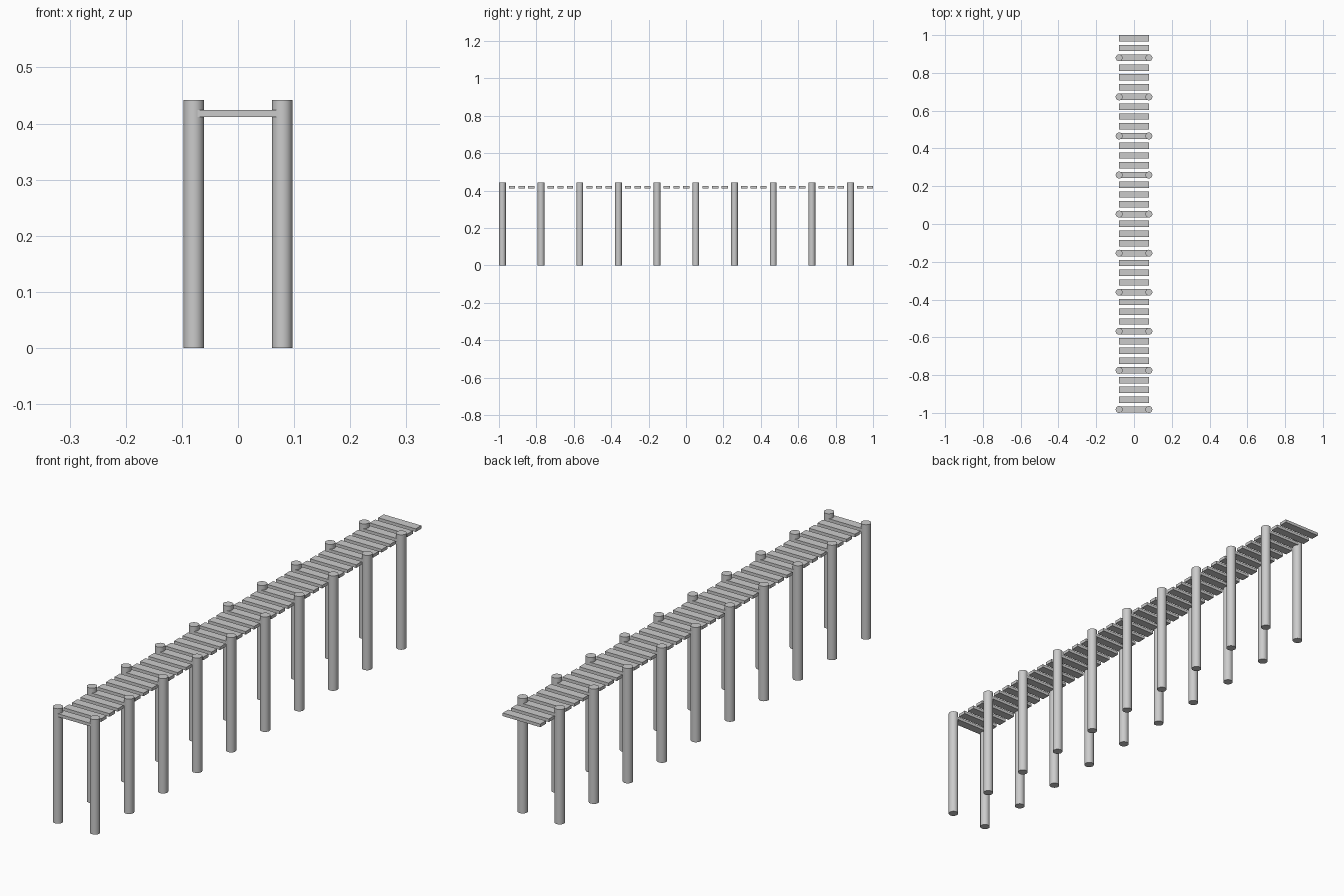
import bpy

if "Cube" in bpy.data.objects:
    bpy.data.objects.remove(bpy.data.objects["Cube"])

PILE_R, PILE_H, PILE_X = 0.0182, 0.442, 0.0788
PLANK_HALF, PLANK_X = 0.0168, 0.08
COUNT = 39
Y0 = -1 + PILE_R
STEP = (1 - PLANK_HALF - Y0) / (COUNT - 1)


def plank(i):
    bpy.ops.mesh.primitive_cube_add(size=1, location=(0, Y0 + i * STEP, 0.418))
    ob = bpy.context.object
    ob.name = f"deck_plank_{i + 1}"
    ob.scale = (2 * PLANK_X, 2 * PLANK_HALF, 0.012)
    bpy.ops.object.transform_apply(location=False, rotation=False, scale=True)


def pile(i, side, label):
    bpy.ops.mesh.primitive_cylinder_add(
        vertices=32, radius=PILE_R, depth=PILE_H,
        location=(side * PILE_X, Y0 + i * STEP, PILE_H / 2))
    bpy.context.object.name = f"{label}_pile_{i // 4 + 1}"
    bpy.ops.object.shade_smooth_by_angle()


# Walkway planks, with a pair of round piles at every fourth plank
for i in range(COUNT):
    plank(i)
    if i % 4 == 0:
        pile(i, -1, "left")
        pile(i, 1, "right")
